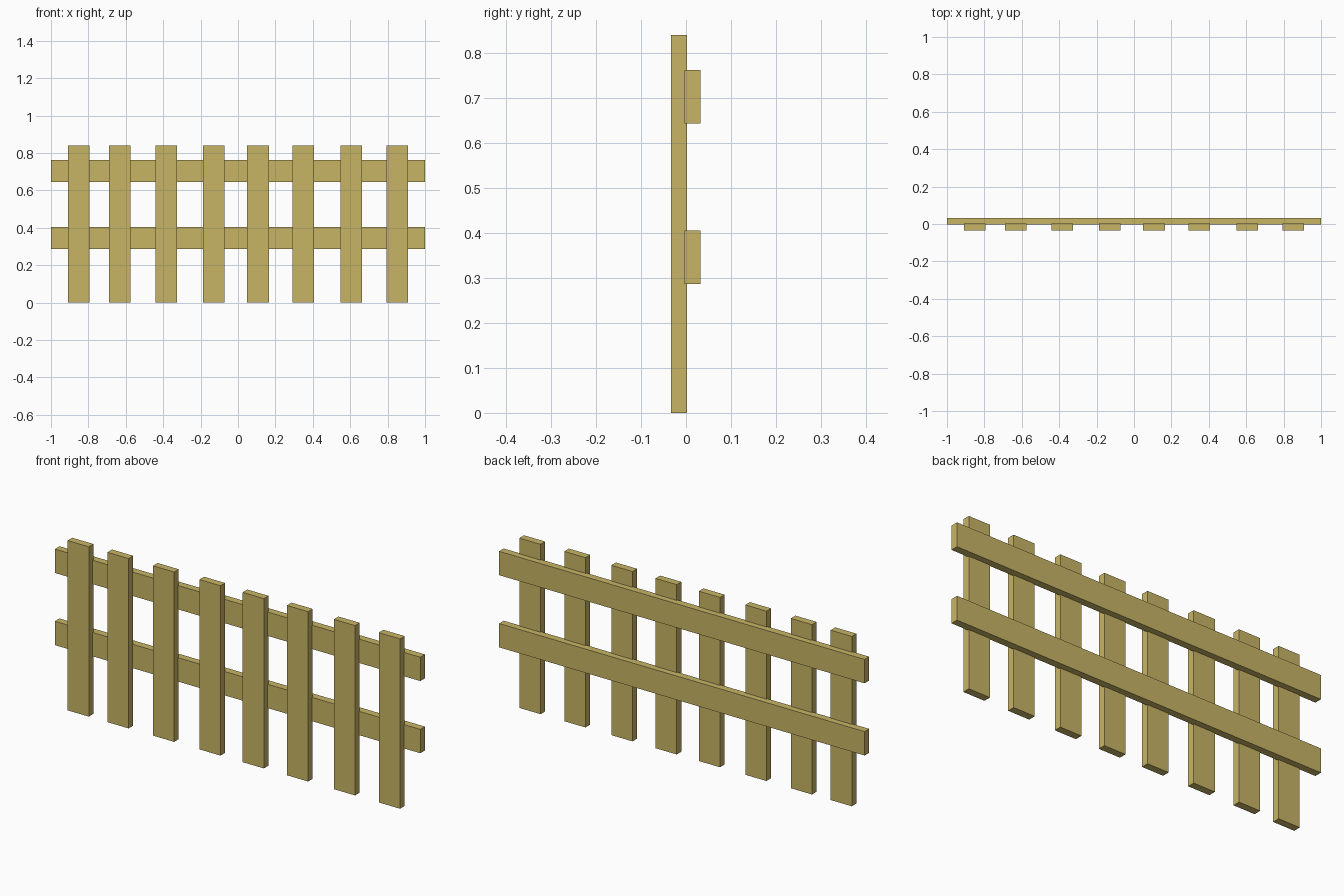
import bpy

if "Cube" in bpy.data.objects:
    bpy.data.objects.remove(bpy.data.objects["Cube"])

wood = bpy.data.materials.new("wood")
wood.diffuse_color = (0.58, 0.46, 0.13, 1)
wood.use_nodes = True
wood.node_tree.nodes["Principled BSDF"].inputs["Base Color"].default_value = wood.diffuse_color


def board(name, center, size):
    bpy.ops.mesh.primitive_cube_add(size=1, location=center)
    ob = bpy.context.object
    ob.name = name
    ob.scale = size
    bpy.ops.object.transform_apply(location=False, rotation=False, scale=True)
    ob.data.materials.append(wood)


WIDTH, THICK, HEIGHT = 0.116, 0.036, 0.84

# Upright pickets, slightly unevenly spaced, at the front
for i, x in enumerate((-0.851, -0.633, -0.384, -0.13, 0.107, 0.349, 0.606, 0.852)):
    board(f"picket_{i + 1}", (x, -0.0155, HEIGHT / 2), (WIDTH, THICK, HEIGHT))

# Horizontal rails behind, sunk a little into the pickets
for name, z in (("lower_rail", 0.346), ("upper_rail", 0.703)):
    board(name, (0, 0.0145, z), (2.0, THICK, 0.118))
